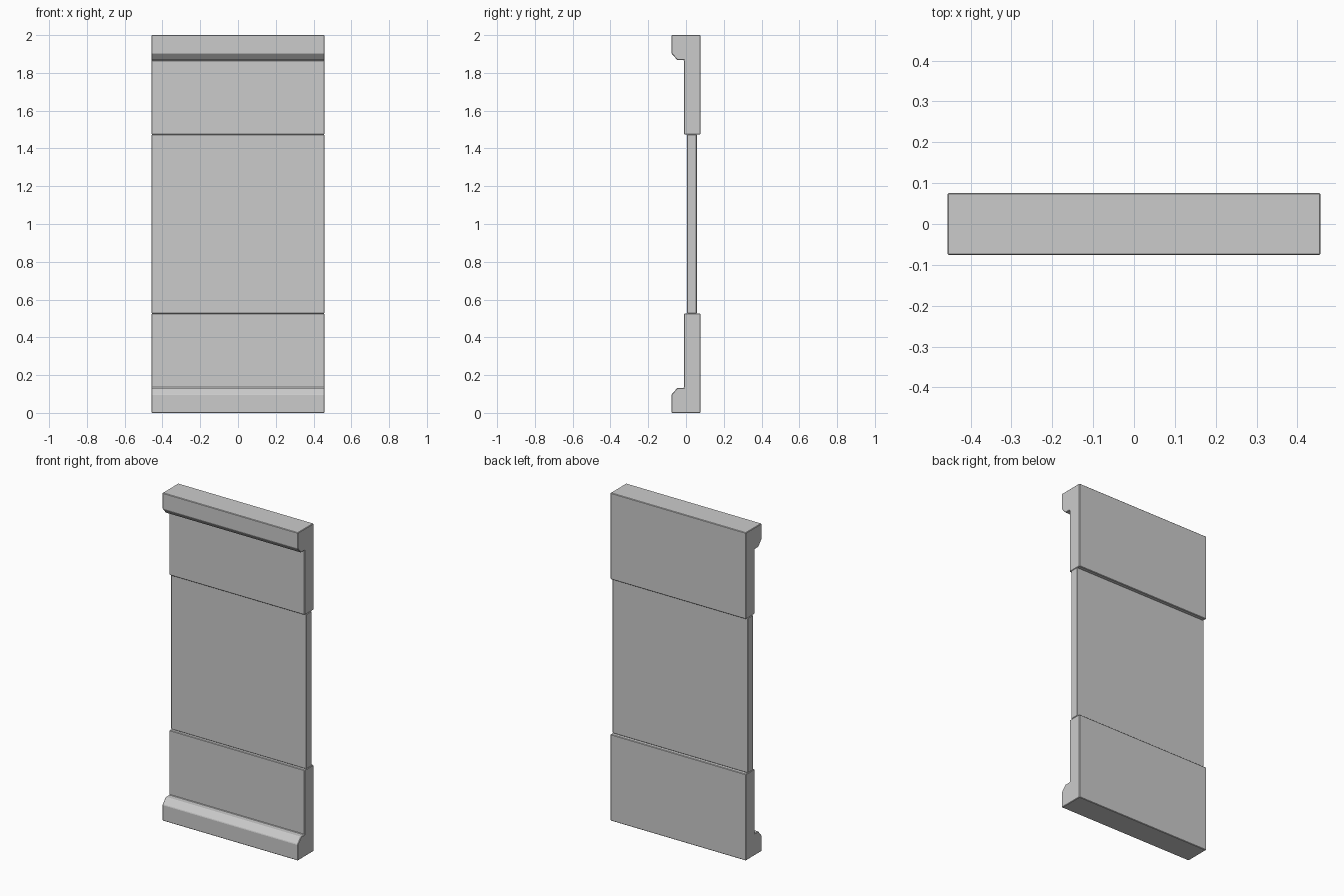
import bpy, bmesh

if "Cube" in bpy.data.objects:
    bpy.data.objects.remove(bpy.data.objects["Cube"])

HALF_W = 0.457


def extrude_profile(name, profile, bevel=0.003):
    """Extrude a (y, z) outline along x and ease its edges slightly."""
    bm = bmesh.new()
    face = bm.faces.new([bm.verts.new((-HALF_W, y, z)) for y, z in profile])
    ext = bmesh.ops.extrude_face_region(bm, geom=[face])
    moved = [v for v in ext["geom"] if isinstance(v, bmesh.types.BMVert)]
    bmesh.ops.translate(bm, verts=moved, vec=(2 * HALF_W, 0, 0))
    bmesh.ops.recalc_face_normals(bm, faces=bm.faces)
    mesh = bpy.data.meshes.new(name)
    bm.to_mesh(mesh)
    bm.free()
    obj = bpy.data.objects.new(name, mesh)
    bpy.context.collection.objects.link(obj)
    mod = obj.modifiers.new("eased_edges", "BEVEL")
    mod.width = bevel
    mod.segments = 1
    return obj


# Thick end section with a chamfered lip on the front
lip = [(0.076, 0), (0.076, 0.527), (-0.01, 0.527), (-0.01, 0.133),
       (-0.045, 0.133), (-0.076, 0.098), (-0.076, 0)]
extrude_profile("lower_section", lip)
extrude_profile("upper_section", [(y, 2 - z) for y, z in lip])

# Thinner recessed middle panel
extrude_profile("middle_panel", [(0.006, 0.527), (0.057, 0.527),
                                 (0.057, 1.473), (0.006, 1.473)])
